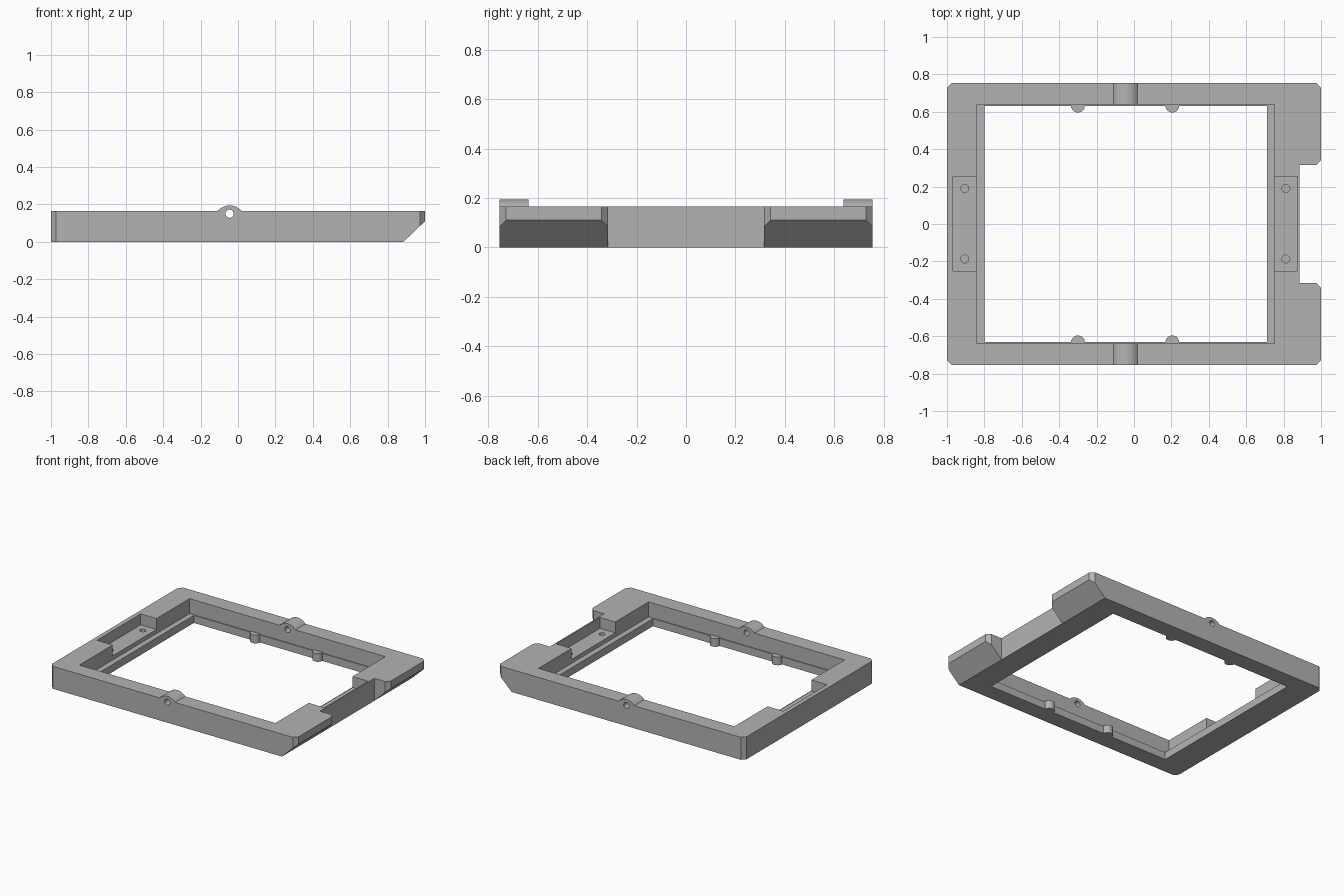
import bpy
import bmesh
from math import sin, cos, radians
from mathutils import Matrix, Vector

cube = bpy.data.objects.get("Cube")
if cube:
    bpy.data.objects.remove(cube, do_unlink=True)

HEIGHT, HALF_Y = 0.165, 0.755
LEDGE_Z, POCKET_Z = 0.055, 0.085
BOSS_X = -0.045

grey = bpy.data.materials.new("plain_grey")
grey.use_nodes = True
grey.diffuse_color = (0.45, 0.45, 0.45, 1)
grey.node_tree.nodes["Principled BSDF"].inputs["Base Color"].default_value = (0.45, 0.45, 0.45, 1)


def make_object(name, bm):
    bmesh.ops.recalc_face_normals(bm, faces=bm.faces)
    mesh = bpy.data.meshes.new(name)
    bm.to_mesh(mesh)
    bm.free()
    mesh.materials.append(grey)
    obj = bpy.data.objects.new(name, mesh)
    bpy.context.collection.objects.link(obj)
    return obj


def prism(name, points, lo, hi, axis="Z"):
    """Extrude an outline along z, or an (x, z) outline along y."""
    place = (lambda p, d: (p[0], p[1], d)) if axis == "Z" else (lambda p, d: (p[0], d, p[1]))
    bm = bmesh.new()
    face = bm.faces.new([bm.verts.new(place(p, lo)) for p in points])
    moved = bmesh.ops.extrude_face_region(bm, geom=[face])["geom"]
    shift = Vector(place((0, 0), hi - lo))
    bmesh.ops.translate(bm, vec=shift, verts=[v for v in moved if isinstance(v, bmesh.types.BMVert)])
    return make_object(name, bm)


def box(name, x0, x1, y0, y1, z0, z1):
    return prism(name, [(x0, y0), (x1, y0), (x1, y1), (x0, y1)], z0, z1)


def circle(cx, cy, r, n=32):
    return [(cx + r * cos(radians(360 * i / n)), cy + r * sin(radians(360 * i / n))) for i in range(n)]


def combine(body, other, operation):
    """Apply one boolean and discard the helper."""
    other.hide_render = True
    mod = body.modifiers.new("combine", "BOOLEAN")
    mod.operation = operation
    mod.solver = "EXACT"
    mod.object = other
    graph = bpy.context.evaluated_depsgraph_get()
    graph.update()
    result = bpy.data.meshes.new_from_object(body.evaluated_get(graph))
    body.modifiers.clear()
    body.data = result
    bpy.data.objects.remove(other, do_unlink=True)


# Outer outline with clipped corners and a side notch, mirrored in y
c = 0.027
half = [(0.885, 0.315), (1 - c, 0.315), (1, 0.315 + c), (1, HALF_Y - c), (1 - c, HALF_Y),
        (c - 1, HALF_Y), (-1, HALF_Y - c)]
outline = half + [(x, -y) for x, y in reversed(half)]
frame = prism("frame", outline, 0, HEIGHT)

# Sloped underside on the notched side
combine(frame, prism("slope_cutter", [(0.885, 0), (0.875, -0.01), (1.1, -0.01), (1.1, 0.206)],
                     -1, 1, "Y"), "DIFFERENCE")

# Rounded hinge bosses on the front and back rails
arc = [(BOSS_X + 0.085 * cos(radians(a)), 0.109 + 0.085 * sin(radians(a))) for a in range(40, 141, 5)]
boss = arc + [(arc[-1][0], 0.12), (arc[0][0], 0.12)]
for y0, y1 in ((-HALF_Y, -0.6), (0.6, HALF_Y)):
    combine(frame, prism("boss", boss, y0, y1, "Y"), "UNION")

# Stepped opening that leaves a low inner ledge
combine(frame, box("upper_opening", -0.84, 0.75, -0.638, 0.638, LEDGE_Z, 0.4), "DIFFERENCE")
combine(frame, box("lower_opening", -0.80, 0.71, -0.631, 0.631, -0.1, 0.4), "DIFFERENCE")

# Hinge pin holes
combine(frame, prism("pin_hole", circle(BOSS_X, 0.15, 0.022), -1, 1, "Y"), "DIFFERENCE")

# Side pockets, each with two blind screw holes
for x0, x1, hole_x in ((-0.968, -0.82, -0.905), (0.73, 0.875, 0.812)):
    combine(frame, box("pocket", x0, x1, -0.252, 0.255, POCKET_Z, 0.4), "DIFFERENCE")
    for y in (-0.187, 0.19):
        combine(frame, prism("screw_hole", circle(hole_x, y, 0.021, 24), 0.03, 0.12), "DIFFERENCE")

# Half-round pegs on the inner faces of the rails
for x in (-0.3, 0.205):
    for y in (-0.633, 0.633):
        combine(frame, prism("peg", circle(x, y, 0.037), 0, LEDGE_Z + 0.005), "UNION")

# Smooth the curves, keep the edges sharp
bpy.ops.object.select_all(action="DESELECT")
frame.select_set(True)
bpy.context.view_layer.objects.active = frame
bpy.ops.object.shade_smooth_by_angle(angle=radians(25))
